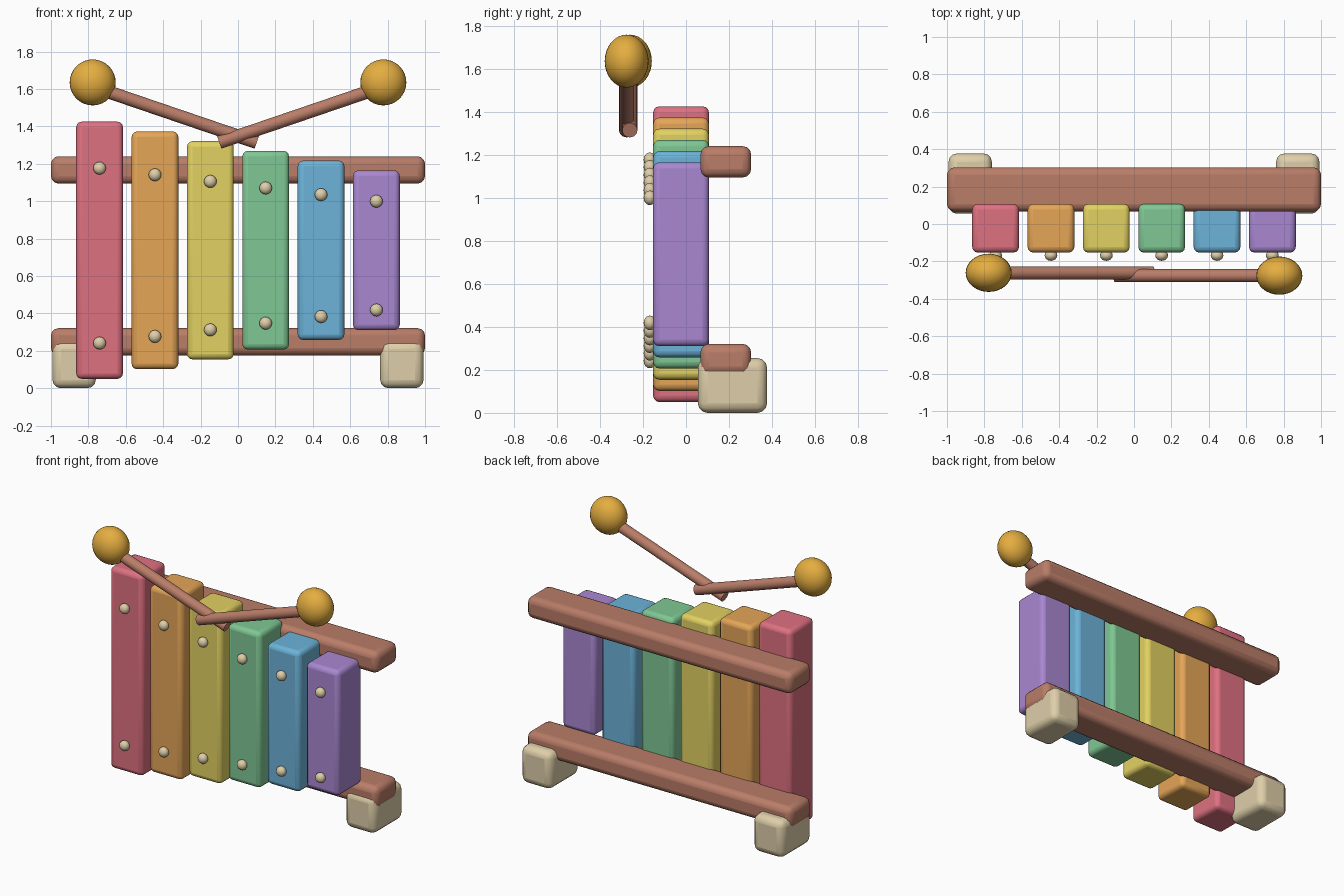
import bpy
import math
from mathutils import Vector

if "Cube" in bpy.data.objects:
    bpy.data.objects.remove(bpy.data.objects["Cube"])


def material(name, rgb):
    # sRGB 0-255 to linear
    mat = bpy.data.materials.new(name)
    mat.diffuse_color = [(c / 255) ** 2.2 for c in rgb] + [1.0]
    mat.use_nodes = True
    mat.node_tree.nodes["Principled BSDF"].inputs["Base Color"].default_value = mat.diffuse_color
    return mat


def finish(obj, name, mat):
    obj.name = name
    obj.data.materials.append(mat)
    bpy.ops.object.shade_smooth_by_angle(angle=math.radians(40))
    return obj


def block(name, x, y, z, mat, bevel):
    # rounded box from (min, max) ranges
    lo, hi = Vector((x[0], y[0], z[0])), Vector((x[1], y[1], z[1]))
    bpy.ops.mesh.primitive_cube_add(size=1, location=(lo + hi) / 2)
    obj = bpy.context.object
    obj.scale = hi - lo
    bpy.ops.object.transform_apply(location=False, rotation=False, scale=True)
    mod = obj.modifiers.new("rounding", "BEVEL")
    mod.width = bevel
    mod.segments = 3
    return finish(obj, name, mat)


def ball(name, centre, radii, mat, segs=32):
    bpy.ops.mesh.primitive_uv_sphere_add(segments=segs, ring_count=segs // 2, radius=1, location=centre)
    obj = bpy.context.object
    obj.scale = radii
    bpy.ops.object.transform_apply(location=False, rotation=False, scale=True)
    return finish(obj, name, mat)


def rod(name, a, b, radius, mat):
    a, b = Vector(a), Vector(b)
    bpy.ops.mesh.primitive_cylinder_add(vertices=24, radius=radius, depth=(b - a).length, location=(a + b) / 2)
    obj = bpy.context.object
    obj.rotation_euler = (b - a).to_track_quat("Z", "Y").to_euler()
    return finish(obj, name, mat)


wood = material("wood", (184, 124, 104))
cream = material("cream", (222, 206, 168))
gold = material("gold", (228, 172, 66))
tones = [("red", (222, 112, 128)), ("orange", (228, 164, 88)), ("yellow", (226, 208, 98)),
         ("green", (126, 198, 146)), ("blue", (108, 178, 216)), ("purple", (168, 134, 208))]

# Rails behind the bars
for name, z in (("lower_rail", 0.248), ("upper_rail", 1.167)):
    block(name, (-1, 1), (0.067, 0.303), (z - 0.073, z + 0.073), wood, 0.04)

# Feet
for side, x in (("left", -0.876), ("right", 0.876)):
    block(side + "_foot", (x - 0.116, x + 0.116), (0.055, 0.377), (0.0, 0.255), cream, 0.045)

# Tone bars with two pegs each, shortening to the right
for i, (tone, rgb) in enumerate(tones):
    x = (i - 2.5) * 0.296
    length = 1.375 - 0.104 * i
    block(tone + "_bar", (x - 0.125, x + 0.125), (-0.153, 0.107),
          (0.7375 - length / 2, 0.7375 + length / 2), material(tone, rgb), 0.03)
    for end, s in (("lower", -1), ("upper", 1)):
        ball(f"{tone}_{end}_peg", (x, -0.168, 0.709 + s * 0.34 * length), (0.034, 0.029, 0.034), cream, 16)

# Crossed mallets
for side, s, y in (("left", -1, -0.261), ("right", 1, -0.276)):
    head = (s * 0.777, y, 1.635)
    ball(side + "_mallet_head", head, (0.123, 0.102, 0.123), gold)
    rod(side + "_mallet_stick", (s * 0.76, y, 1.607), (-s * 0.1, y, 1.314), 0.035, wood)
